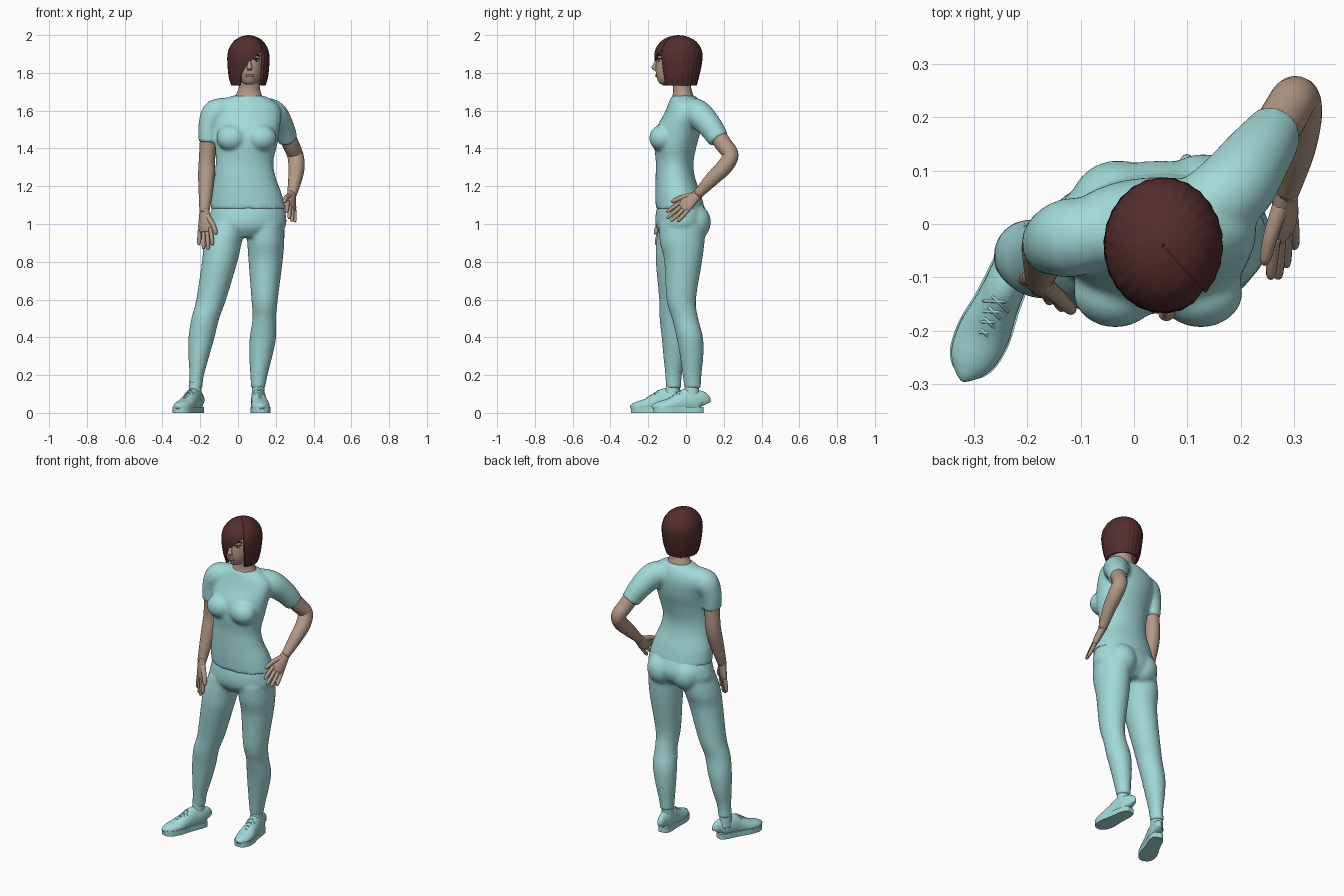
import bpy, bmesh, math
from mathutils import Vector as V
from mathutils.bvhtree import BVHTree

if "Cube" in bpy.data.objects:
    bpy.data.objects.remove(bpy.data.objects["Cube"])


def material(name, rgb):
    m = bpy.data.materials.new(name)
    m.diffuse_color = (*rgb, 1)
    m.use_nodes = True
    m.node_tree.nodes["Principled BSDF"].inputs["Base Color"].default_value = m.diffuse_color
    return m


AQUA = material("aqua cloth", (0.36, 0.70, 0.69))
SKIN = material("skin", (0.46, 0.32, 0.24))
HAIR = material("dark red hair", (0.088, 0.026, 0.026))
DARK = material("dark brown", (0.02, 0.012, 0.01))
WHITE = material("eye white", (0.65, 0.62, 0.58))
LIPS = material("lips", (0.33, 0.15, 0.12))


def spline(pts, k):
    """Catmull-Rom through rows of numbers, k steps per span."""
    out, n = [], len(pts)
    for i in range(n - 1):
        p = [pts[max(i - 1, 0)], pts[i], pts[i + 1], pts[min(i + 2, n - 1)]]
        for s in range(k):
            t = s / k
            out.append([0.5 * (2 * b + (c - a) * t + (2 * a - 5 * b + 4 * c - d) * t * t
                               + (3 * b - a - 3 * c + d) * t ** 3) for a, b, c, d in zip(*p)])
    return out + [list(pts[-1])]


def finish(bm, name, mat):
    bmesh.ops.recalc_face_normals(bm, faces=bm.faces)
    me = bpy.data.meshes.new(name)
    bm.to_mesh(me)
    bm.free()
    me.materials.append(mat)
    me.shade_smooth()
    ob = bpy.data.objects.new(name, me)
    bpy.context.collection.objects.link(ob)
    return ob


def tube(name, mat, pts, axis=(1, 0, 0), level=False, k=5, seg=28, floor=None):
    """Loft ellipses (x, y, z, rx, ry) along a path, with closed ends."""
    rows, bm, rings = spline(pts, k), bmesh.new(), []
    for i, r in enumerate(rows):
        t = (V(rows[min(i + 1, len(rows) - 1)][:3]) - V(rows[max(i - 1, 0)][:3])).normalized()
        if level:
            t = V((0, 0, 1))
        u = V(axis)
        u = (u - u.dot(t) * t).normalized()
        v = t.cross(u)
        ring = []
        for j in range(seg):
            a = math.tau * j / seg
            co = V(r[:3]) + u * (r[3] * math.cos(a)) + v * (r[4] * math.sin(a))
            if floor is not None:
                co.z = max(co.z, floor)
            ring.append(bm.verts.new(co))
        rings.append(ring)
    for a, b in zip(rings, rings[1:]):
        for j in range(seg):
            bm.faces.new((a[j], a[j - 1], b[j - 1], b[j]))
    bm.faces.new(rings[0])
    bm.faces.new(rings[-1])
    return finish(bm, name, mat)


def ball(name, mat, c, r, seg=24):
    bm = bmesh.new()
    bmesh.ops.create_uvsphere(bm, u_segments=seg, v_segments=seg // 2, radius=1)
    for v in bm.verts:
        v.co = V([c[i] + v.co[i] * r[i] for i in range(3)])
    return finish(bm, name, mat)


def apply_all(ob):
    bpy.context.view_layer.objects.active = ob
    for m in list(ob.modifiers):
        bpy.ops.object.modifier_apply(modifier=m.name)


def fuse(name, mat, obs, smooth=6):
    """Merge overlapping volumes into one soft skin."""
    bpy.ops.object.select_all(action='DESELECT')
    for o in obs:
        o.select_set(True)
    bpy.context.view_layer.objects.active = obs[0]
    bpy.ops.object.join()
    ob = obs[0]
    ob.name = name
    m = ob.modifiers.new("remesh", 'REMESH')
    m.mode, m.voxel_size, m.use_smooth_shade = 'VOXEL', 0.009, True
    m = ob.modifiers.new("soften", 'SMOOTH')
    m.factor, m.iterations = 0.5, smooth
    apply_all(ob)
    ob.data.materials.clear()
    ob.data.materials.append(mat)


# shirt: torso, bust and both sleeves
torso = tube("torso", AQUA, [
    (.055, -.03, 1.08, .2, .13), (.046, -.042, 1.16, .186, .12), (.037, -.057, 1.25, .162, .104),
    (.035, -.06, 1.33, .153, .1), (.043, -.055, 1.42, .165, .113), (.045, -.04, 1.5, .175, .12),
    (.045, -.015, 1.58, .185, .103), (.047, -.008, 1.63, .165, .088), (.052, -.01, 1.665, .115, .072),
    (.053, -.014, 1.68, .08, .06)], level=True, seg=40)
bust = [ball("bust", AQUA, (x, -.128, 1.455), (.08, .067, .07)) for x in (-.035, .125)]
sleeve_r = tube("sleeve", AQUA, [
    (-.04, -.015, 1.605, .065, .065), (-.115, -.025, 1.587, .075, .075),
    (-.15, -.033, 1.52, .06, .064), (-.158, -.038, 1.43, .05, .056)], axis=(1, 0, .2))
sleeve_l = tube("sleeve", AQUA, [
    (.1, .01, 1.605, .065, .065), (.18, .06, 1.585, .075, .075),
    (.23, .125, 1.52, .065, .066), (.266, .175, 1.445, .052, .056)], axis=(1, -.3, .3))
fuse("shirt", AQUA, [torso, *bust, sleeve_r, sleeve_l], 8)

# trousers: hips, seat and both legs
hips = tube("hips", AQUA, [
    (.055, -.03, 1.11, .185, .118), (.052, -.022, 1.04, .203, .14), (.045, -.025, .98, .2, .132),
    (.037, -.03, .93, .11, .09)], level=True, seg=40)
seat = [ball("seat", AQUA, (x, y, 1.01), (.09, .085, .095)) for x, y in ((-.03, .035), (.13, .047))]
leg_r = tube("leg", AQUA, [
    (-.05, -.03, 1.0, .1, .115), (-.08, -.045, .9, .1, .113), (-.097, -.06, .8, .094, .1),
    (-.142, -.06, .6, .079, .082), (-.173, -.067, .5, .074, .073), (-.193, -.06, .4, .069, .069),
    (-.207, -.06, .3, .055, .06), (-.219, -.066, .2, .039, .044), (-.226, -.065, .13, .037, .041)], level=True)
leg_l = tube("leg", AQUA, [
    (.145, -.02, 1.0, .1, .125), (.147, -.02, .9, .098, .118), (.146, -.015, .8, .09, .1),
    (.141, -.025, .6, .07, .078), (.139, -.005, .5, .062, .07), (.132, .02, .4, .07, .07),
    (.121, .03, .3, .061, .062), (.111, .032, .2, .046, .05), (.106, .035, .13, .037, .044)], level=True)
fuse("trousers", AQUA, [hips, *seat, leg_r, leg_l])

# bare arms
tube("right_arm", SKIN, [
    (-.156, -.035, 1.48, .044, .046), (-.164, -.032, 1.34, .043, .044), (-.167, -.045, 1.26, .044, .043),
    (-.172, -.075, 1.16, .036, .036), (-.178, -.105, 1.06, .026, .024)])
tube("left_arm", SKIN, [
    (.25, .15, 1.49, .044, .046), (.28, .2, 1.42, .044, .045), (.303, .236, 1.365, .043, .042),
    (.31, .205, 1.305, .043, .043), (.303, .14, 1.24, .037, .038), (.285, .06, 1.155, .025, .025)])


def hand(name, w, d, s):
    """Palm, four fingers and a thumb: w wrist, d finger direction, s thumb side."""
    w, d = V(w), V(d).normalized()
    s = V(s)
    s = (s - s.dot(d) * d).normalized()

    def part(label, path):
        return tube(label, SKIN, [(*(w + d * a + s * b), r, q) for a, b, r, q in path], axis=s, seg=12)
    part(name + "_palm", [(-.015, 0, .025, .022), (.03, 0, .034, .021), (.08, 0, .043, .018), (.108, 0, .036, .012)])
    for i, tip in enumerate((.185, .205, .198, .175)):
        b = .033 - .022 * i
        part(f"{name}_finger", [(.09, b, .011, .011), (.14, b * 1.2, .011, .011),
                                (tip - .01, b * 1.3, .009, .009), (tip, b * 1.3, .003, .003)])
    part(name + "_thumb", [(.02, .015, .016, .016), (.07, .048, .014, .014),
                           (.115, .066, .011, .011), (.13, .069, .004, .004)])


hand("right_hand", (-.178, -.105, 1.065), (.04, -.16, -1), (.8, -.55, 0))
hand("left_hand", (.284, .06, 1.155), (-.03, -.75, -.66), (-.5, -.6, .6))

# neck and head
tube("neck", SKIN, [(.055, -.015, 1.655, .085, .066), (.057, -.017, 1.69, .066, .053),
                    (.06, -.022, 1.73, .055, .048), (.057, -.035, 1.81, .055, .05)], level=True)
head = tube("head", SKIN, [
    (.06, -.105, 1.738, .018, .025), (.06, -.092, 1.75, .04, .052), (.06, -.073, 1.78, .062, .083),
    (.058, -.055, 1.82, .077, .106), (.057, -.046, 1.87, .085, .11), (.055, -.042, 1.92, .083, .107),
    (.055, -.04, 1.955, .06, .075), (.055, -.04, 1.975, .02, .03)], level=True, seg=40)
tree = BVHTree.FromPolygons([v.co for v in head.data.vertices], [p.vertices[:] for p in head.data.polygons])


def on_face(x, z):
    return tree.ray_cast(V((x, -1, z)), V((0, 1, 0)))[0].y


tube("nose", SKIN, [(.06, on_face(.06, 1.875) + .004, 1.875, .008, .006), (.061, -.165, 1.845, .01, .01),
                    (.061, -.169, 1.826, .015, .013), (.061, -.158, 1.812, .011, .008)], level=True, seg=16)
for x in (.024, .098):
    y = on_face(x, 1.868)
    ball("eye", WHITE, (x, y, 1.868), (.015, .004, .007), 16)
    ball("iris", DARK, (x, y - .002, 1.868), (.007, .004, .007), 16)
    for label, z, r in (("eyelid", 1.875, .0025), ("eyebrow", 1.893, .004)):
        tube(label, DARK, [(x + dx, on_face(x + dx, z + dz) - .001, z + dz, r, r)
                           for dx, dz in ((-.017, -.003), (0, .002), (.017, -.002))], axis=(0, 0, 1), seg=8)
ball("lips", LIPS, (.061, on_face(.061, 1.785), 1.785), (.024, .006, .008), 16)

# bob hair: a shell open over the face, with a swept fringe (z, rx, ry, fringe edge angle)
rows = spline([
    (1.732, .09, .096, -.55), (1.78, .104, .109, -.4), (1.84, .11, .122, -.08), (1.89, .111, .127, .38),
    (1.93, .102, .119, .8), (1.965, .08, .094, .8), (1.985, .054, .064, .8), (1.996, .026, .032, .8),
    (2.0, .002, .002, .8)], 6)
bm, grid, N = bmesh.new(), [], 120
for z, rx, ry, edge in rows:
    a1 = min(edge, .8) + math.tau
    line = []
    for j in range(N + 1):
        a = .8 + (a1 - .8) * j / N
        g = 1 + .008 * math.sin(a * 26)
        line.append(bm.verts.new((.055 + rx * g * math.sin(a), -.04 - ry * g * math.cos(a), z)))
    grid.append(line)
for a, b in zip(grid, grid[1:]):
    for j in range(N):
        bm.faces.new((a[j], a[j + 1], b[j + 1], b[j]))
hair = finish(bm, "hair", HAIR)
m = hair.modifiers.new("thickness", 'SOLIDIFY')
m.thickness, m.offset = .014, -1
apply_all(hair)


def shoe(side, heel, toe, ankle):
    """Trainer with a sole, upper, laces and a sock cuff."""
    h, t = V((*heel, 0)), V((*toe, 0))
    d = t - h
    n = V((-d.y, d.x, 0)).normalized()
    shape = [(0, .016, .08), (.04, .028, .112), (.16, .037, .122), (.32, .039, .13), (.48, .042, .106),
             (.68, .049, .077), (.86, .044, .062), (.96, .028, .05), (1, .01, .038)]
    tube(side + "_shoe_upper", AQUA, [(*(h + d * s).xy, top / 2, w, top / 2) for s, w, top in shape],
         axis=n, floor=.015)
    prof = spline([(s, w + .003) for s, w, _ in shape], 3)
    bm = bmesh.new()
    loop = [h + d * s + n * w for s, w in prof] + [h + d * s - n * w for s, w in reversed(prof)]
    f = bm.faces.new([bm.verts.new(p) for p in loop])
    top = bmesh.ops.extrude_face_region(bm, geom=[f])["geom"]
    for v in top:
        if isinstance(v, bmesh.types.BMVert):
            v.co.z = .032
    sole = finish(bm, side + "_sole", AQUA)
    sole.data.shade_flat()
    for i in range(4):
        s = .42 + .075 * i
        z = .121 - .013 * i
        for k in (-1, 1):
            a, c, b = h + d * s + n * .025 * k, h + d * (s + .035), h + d * (s + .07) - n * .025 * k
            tube(side + "_lace", AQUA, [(*a.xy, z - .016, .003, .003), (*c.xy, z - .001, .003, .003),
                                        (*b.xy, z - .024, .003, .003)], axis=(0, 0, 1), seg=8, k=4)
    x, y = ankle
    tube(side + "_sock", AQUA, [(x, y, .07, .036, .042), (x, y, .125, .033, .038), (x, y, .16, .031, .035)], level=True)


shoe("right", (-.203, -.028), (-.318, -.286), (-.227, -.07))
shoe("left", (.102, .092), (.126, -.172), (.107, .03))
